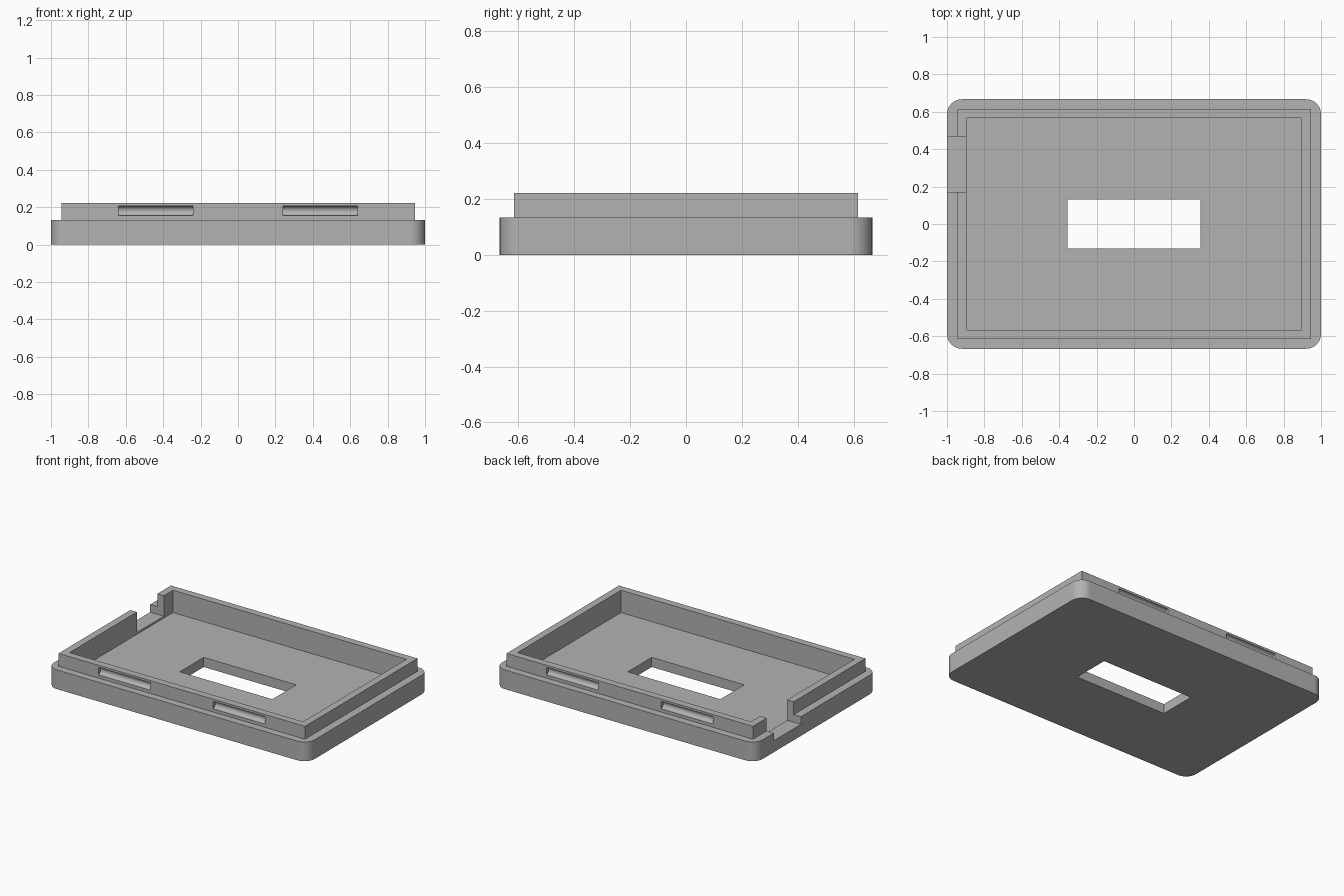
import bpy
import bmesh
from math import radians, sin, cos, pi
from mathutils import Matrix

default = bpy.data.objects.get("Cube")
if default:
    bpy.data.objects.remove(default, do_unlink=True)

grey = bpy.data.materials.new("plain grey")
grey.use_nodes = True
colour = (0.45, 0.45, 0.45, 1)
grey.diffuse_color = colour
grey.node_tree.nodes["Principled BSDF"].inputs["Base Color"].default_value = colour


def add_object(name, bm):
    bmesh.ops.recalc_face_normals(bm, faces=bm.faces)
    mesh = bpy.data.meshes.new(name)
    bm.to_mesh(mesh)
    bm.free()
    mesh.materials.append(grey)
    obj = bpy.data.objects.new(name, mesh)
    bpy.context.collection.objects.link(obj)
    return obj


def box(name, low, high):
    bm = bmesh.new()
    bmesh.ops.create_cube(bm, size=1)
    for v in bm.verts:
        v.co = [a + (b - a) * (c + 0.5) for a, b, c in zip(low, high, v.co)]
    return add_object(name, bm)


def rounded_block(name, half_x, half_y, height, radius, steps=14):
    bm = bmesh.new()
    verts = []
    for quarter, (sx, sy) in enumerate(((1, 1), (-1, 1), (-1, -1), (1, -1))):
        for i in range(steps + 1):
            a = (quarter + i / steps) * pi / 2
            verts.append(bm.verts.new((sx * (half_x - radius) + radius * cos(a),
                                       sy * (half_y - radius) + radius * sin(a), 0)))
    face = bm.faces.new(verts)
    top = bmesh.ops.extrude_face_region(bm, geom=[face])["geom"]
    bmesh.ops.translate(bm, vec=(0, 0, height),
                        verts=[g for g in top if isinstance(g, bmesh.types.BMVert)])
    return add_object(name, bm)


def rod_along_x(name, centre, length, radius):
    bm = bmesh.new()
    bmesh.ops.create_cone(bm, cap_ends=True, segments=40, radius1=radius,
                          radius2=radius, depth=length,
                          matrix=Matrix.Translation(centre) @ Matrix.Rotation(pi / 2, 4, "Y"))
    return add_object(name, bm)


def combine(target, tool, operation):
    tool.hide_render = True
    mod = target.modifiers.new(tool.name, "BOOLEAN")
    mod.operation = operation
    mod.solver = "EXACT"
    mod.object = tool
    bpy.context.view_layer.objects.active = target
    bpy.ops.object.modifier_apply(modifier=mod.name)
    bpy.data.objects.remove(tool, do_unlink=True)


BASE_TOP, RIM_TOP, FLOOR = 0.133, 0.222, 0.067

# Rounded base with a stepped-in rim
tray = rounded_block("case_tray", 1, 0.667, BASE_TOP, 0.08)
combine(tray, box("rim", (-0.945, -0.616, 0.1), (0.945, 0.616, RIM_TOP)), "UNION")

# Cavity, floor window and side notch
cuts = (
    ("cavity", (-0.895, -0.566, FLOOR), (0.895, 0.566, 0.4)),
    ("floor_window", (-0.355, -0.131, -0.1), (0.355, 0.131, 0.3)),
    ("cable_notch", (-1.1, 0.17, 0.08), (-0.8, 0.466, 0.4)),
)
for name, low, high in cuts:
    combine(tray, box(name, low, high), "DIFFERENCE")

# Half-round latch grooves on both long sides
for x in (-0.44, 0.44):
    for y in (-0.616, 0.616):
        combine(tray, rod_along_x("latch_groove", (x, y, 0.181), 0.4, 0.026), "DIFFERENCE")

# Smooth corners and grooves, crisp edges elsewhere
bpy.ops.object.select_all(action="DESELECT")
tray.select_set(True)
bpy.context.view_layer.objects.active = tray
bpy.ops.object.shade_smooth_by_angle(angle=radians(30))
weighted = tray.modifiers.new("flat_faces", "WEIGHTED_NORMAL")
weighted.keep_sharp = True
